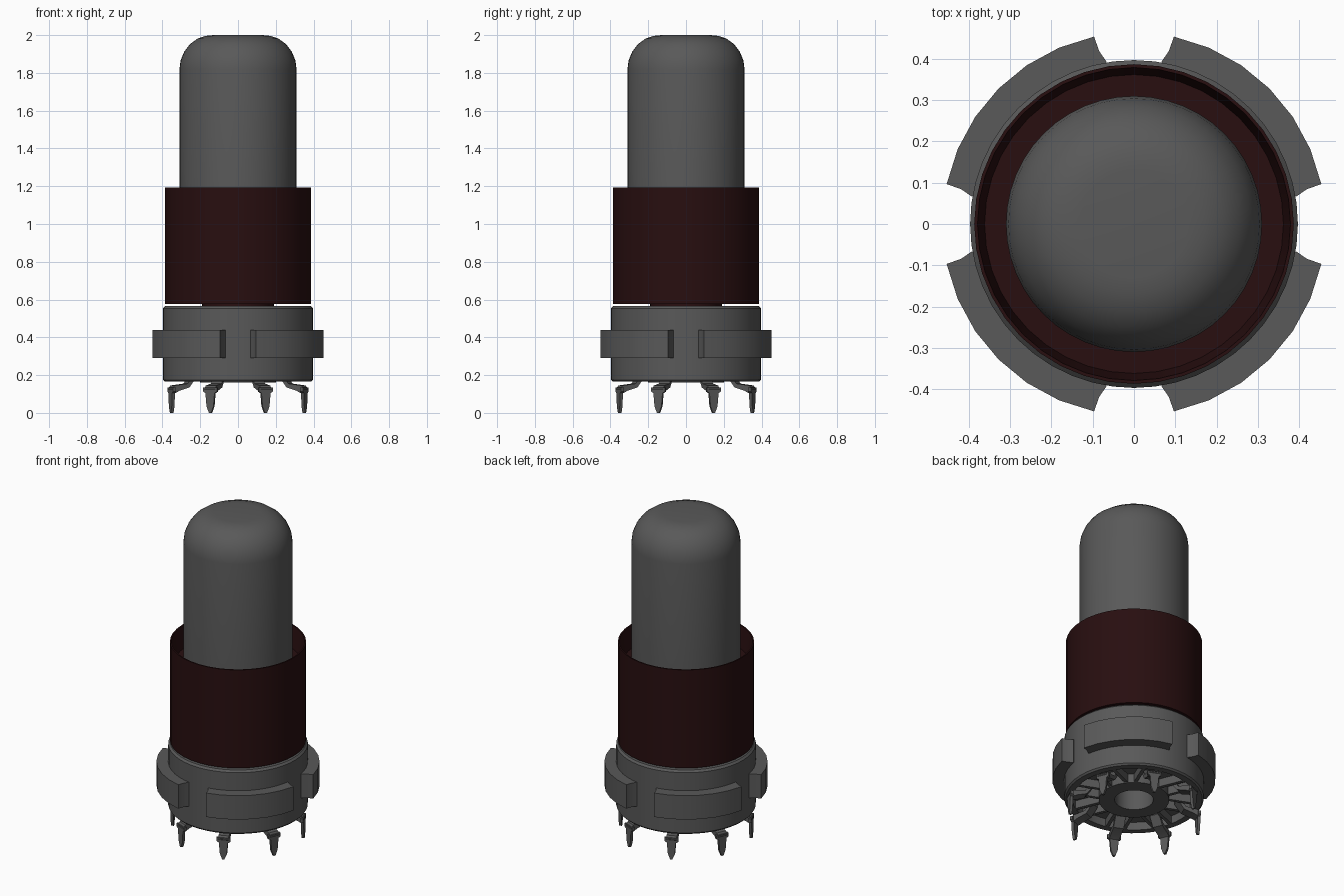
import bpy, bmesh
from math import sin, cos, pi, radians
from mathutils import Matrix, Vector

cube = bpy.data.objects.get("Cube")
if cube:
    bpy.data.objects.remove(cube, do_unlink=True)


def make_material(name, rgb):
    mat = bpy.data.materials.new(name)
    mat.use_nodes = True
    mat.diffuse_color = (*rgb, 1)
    mat.node_tree.nodes["Principled BSDF"].inputs["Base Color"].default_value = (*rgb, 1)
    return mat


GREY = make_material("dark grey", (0.1, 0.1, 0.1))
MAROON = make_material("dark maroon", (0.021, 0.0045, 0.005))


def finish(name, bm, mat):
    """Turn a bmesh into a smooth-shaded object with sharp edges kept."""
    bmesh.ops.remove_doubles(bm, verts=bm.verts, dist=0.0001)
    bmesh.ops.recalc_face_normals(bm, faces=bm.faces)
    mesh = bpy.data.meshes.new(name)
    bm.to_mesh(mesh)
    bm.free()
    mesh.materials.append(mat)
    obj = bpy.data.objects.new(name, mesh)
    bpy.context.collection.objects.link(obj)
    bpy.ops.object.select_all(action='DESELECT')
    obj.select_set(True)
    bpy.context.view_layer.objects.active = obj
    bpy.ops.object.shade_smooth_by_angle(angle=radians(32))
    return obj


def lathe(name, profile, mat, sides, closed=False):
    """Spin (radius, height) points around the vertical axis."""
    bm = bmesh.new()
    verts = [bm.verts.new((r, 0, z)) for r, z in profile]
    ends = verts[1:] + verts[:1] if closed else verts[1:]
    edges = [bm.edges.new(pair) for pair in zip(verts, ends)]
    bmesh.ops.spin(bm, geom=verts + edges, cent=(0, 0, 0), axis=(0, 0, 1),
                   angle=2 * pi, steps=sides, use_merge=False)
    return finish(name, bm, mat)


def add_prism(bm, outline, depth, matrix=Matrix()):
    """Add a closed outline, extruded along depth and placed by matrix."""
    face = bm.faces.new([bm.verts.new(matrix @ Vector(p)) for p in outline])
    extruded = bmesh.ops.extrude_face_region(bm, geom=[face])["geom"]
    moved = [g for g in extruded if isinstance(g, bmesh.types.BMVert)]
    bmesh.ops.translate(bm, verts=moved, vec=matrix.to_3x3() @ Vector(depth))


def turn(degrees):
    return Matrix.Rotation(radians(degrees), 4, 'Z')


# Domed bulb
lathe("bulb", [(0, 1.0), (0.31, 1.0), (0.31, 1.82), (0.304, 1.865), (0.285, 1.912),
               (0.255, 1.952), (0.215, 1.981), (0.17, 1.996), (0.13, 2.0), (0, 2.0)],
      GREY, 48)

# Open-topped collar with a stub reaching into the socket
lathe("collar", [(0, 0.55), (0.19, 0.55), (0.19, 0.577), (0.387, 0.577), (0.387, 1.193),
                 (0.379, 1.193), (0.362, 1.06), (0, 1.06)], MAROON, 40)

# Socket body, recessed underneath, with a central hole
lathe("socket_body", [(0.11, 0.53), (0.11, 0.16), (0.2, 0.16), (0.2, 0.215),
                      (0.35, 0.215), (0.35, 0.165), (0.388, 0.165), (0.397, 0.175),
                      (0.397, 0.553), (0.386, 0.565), (0, 0.565), (0, 0.53)],
      GREY, 48)

# Four curved mounting lugs
arc = [(0.464 * cos(radians(12 + 11 * i)), 0.464 * sin(radians(12 + 11 * i)), 0.29)
       for i in range(7)]
end = [(0.085, 0.42, 0.29), (0.066, 0.392, 0.29)]
inner = [(0.385 * cos(radians(a)), 0.385 * sin(radians(a)), 0.29)
         for a in (78, 67, 56, 45, 34, 23, 12)]
start = [(y, x, z) for x, y, z in reversed(end)]
bm = bmesh.new()
for k in range(4):
    add_prism(bm, arc + end + inner + start, (0, 0, 0.15), turn(90 * k))
finish("mounting_lugs", bm, GREY)

# Radial ribs underneath, a pair beside every contact
bm = bmesh.new()
for k in range(8):
    for side in (-1, 1):
        y = side * 0.05
        rib = [(0.185, y - 0.01, 0.165), (0.36, y - 0.01, 0.165),
               (0.36, y + 0.01, 0.165), (0.185, y + 0.01, 0.165)]
        add_prism(bm, rib, (0, 0, 0.055), turn(22.5 + 45 * k))
finish("underside_ribs", bm, GREY)

# Eight bent contacts: an arm running outward, then a tapered blade
arm = [(0.25, -0.03, 0.22), (0.25, -0.03, 0.19), (0.29, -0.03, 0.135),
       (0.345, -0.03, 0.118), (0.372, -0.03, 0.105), (0.39, -0.03, 0.125),
       (0.375, -0.03, 0.145), (0.3, -0.03, 0.155), (0.27, -0.03, 0.2)]
half = [(0.04, 0.14), (0.04, 0.118), (0.026, 0.11), (0.02, 0.04), (0.006, 0.005)]
blade = [(0.372, y, z) for y, z in half]
blade += [(0.372, -y, z) for y, z in reversed(half)]
bm = bmesh.new()
for k in range(8):
    place = turn(22.5 + 45 * k)
    add_prism(bm, arm, (0, 0.06, 0), place)
    add_prism(bm, [(x, y, max(z - 0.005, 0)) for x, y, z in blade], (0.016, 0, 0), place)
finish("contact_pins", bm, GREY)
